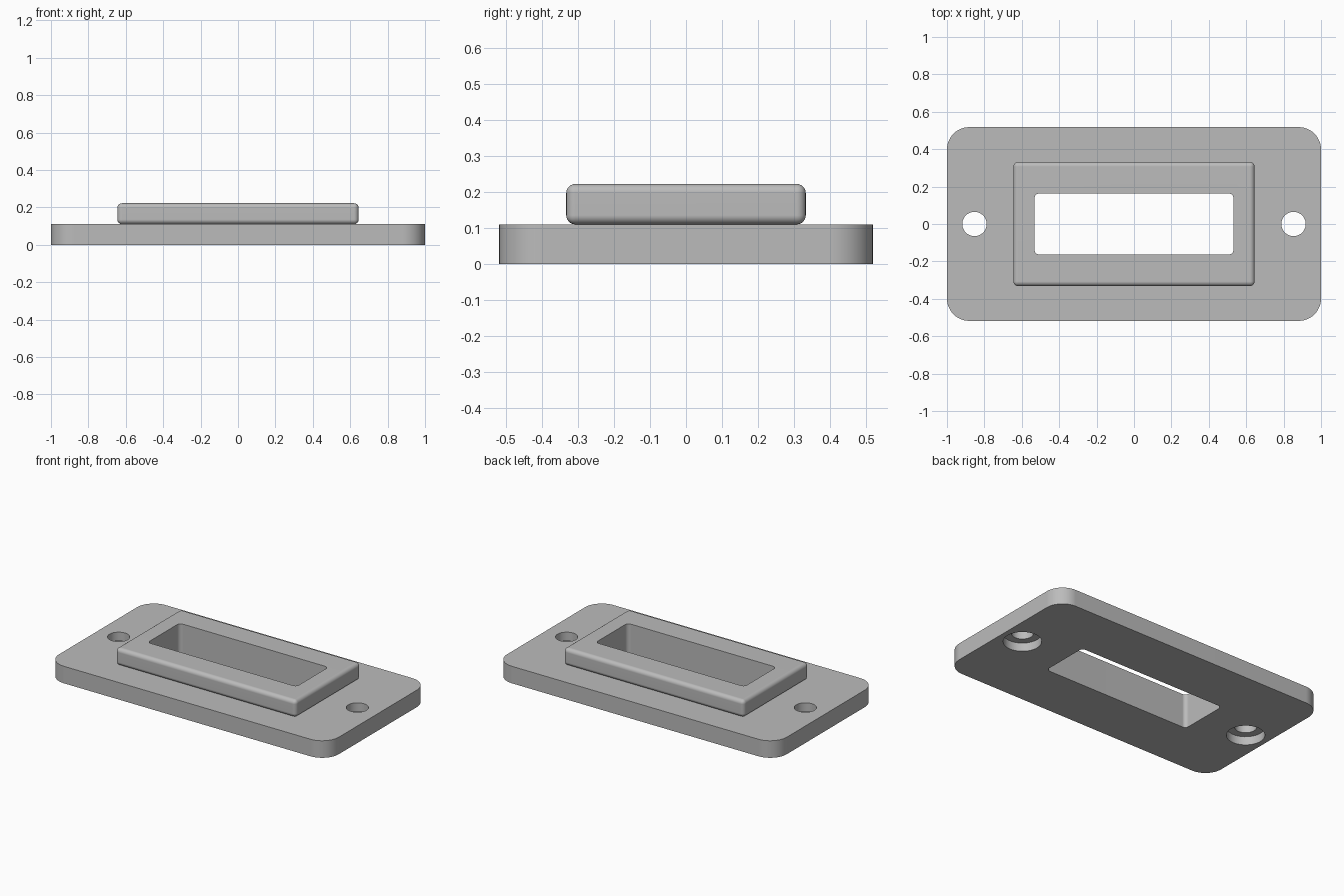
import bpy, bmesh, math

cube = bpy.data.objects.get("Cube")
if cube:
    bpy.data.objects.remove(cube, do_unlink=True)

# One plain grey for the whole model
GREY = (0.5, 0.5, 0.5, 1)
grey = bpy.data.materials.new("plain grey")
grey.use_nodes = True
grey.diffuse_color = GREY
grey.node_tree.nodes["Principled BSDF"].inputs["Base Color"].default_value = GREY


def add_object(name, bm):
    bmesh.ops.recalc_face_normals(bm, faces=bm.faces[:])
    mesh = bpy.data.meshes.new(name)
    bm.to_mesh(mesh)
    bm.free()
    mesh.materials.append(grey)
    obj = bpy.data.objects.new(name, mesh)
    bpy.context.collection.objects.link(obj)
    return obj


def rounded_box(name, half_x, half_y, z0, z1, radius, segments, all_edges=False):
    """Box with rounded upright edges, or with every edge rounded."""
    bm = bmesh.new()
    bmesh.ops.create_cube(bm, size=2)
    for v in bm.verts:
        v.co = (v.co.x * half_x, v.co.y * half_y, z1 if v.co.z > 0 else z0)
    edges = [e for e in bm.edges
             if all_edges or abs(e.verts[0].co.z - e.verts[1].co.z) > 0.01]
    bmesh.ops.bevel(bm, geom=edges, offset=radius, offset_type='OFFSET',
                    segments=segments, profile=0.5, affect='EDGES')
    return add_object(name, bm)


def cylinder(name, x, radius, z0, z1):
    bm = bmesh.new()
    bmesh.ops.create_cone(bm, cap_ends=True, segments=48, radius1=radius,
                          radius2=radius, depth=z1 - z0)
    bmesh.ops.translate(bm, vec=(x, 0, (z0 + z1) / 2), verts=bm.verts[:])
    return add_object(name, bm)


def cut(obj, cutters):
    bpy.context.view_layer.objects.active = obj
    for cutter in cutters:
        cutter.hide_render = True
        mod = obj.modifiers.new("cut", 'BOOLEAN')
        mod.operation = 'DIFFERENCE'
        mod.solver = 'EXACT'
        mod.object = cutter
        bpy.ops.object.modifier_apply(modifier=mod.name)


def smooth(obj):
    bpy.ops.object.select_all(action='DESELECT')
    obj.select_set(True)
    bpy.context.view_layer.objects.active = obj
    bpy.ops.object.shade_smooth_by_angle(angle=math.radians(35))
    obj.modifiers.new("flat faces", 'WEIGHTED_NORMAL').keep_sharp = True


THICK, TOP = 0.11, 0.222

# Base plate and the raised rim on it
base_plate = rounded_box("base_plate", 1, 0.518, 0, THICK, 0.12, 12)
raised_rim = rounded_box("raised_rim", 0.645, 0.332, THICK, TOP, 0.025, 6, True)

# Window through both parts
window = rounded_box("window_cutter", 0.532, 0.163, -0.1, 0.4, 0.025, 6)

# Screw holes, widened from below
holes = []
for side, x in (("left", 0.853), ("right", -0.853)):
    holes.append(cylinder(side + "_hole_cutter", x, 0.065, -0.1, 0.3))
    holes.append(cylinder(side + "_counterbore_cutter", x, 0.113, -0.1, 0.055))

cut(base_plate, [window] + holes)
cut(raised_rim, [window])
for helper in [window] + holes:
    bpy.data.objects.remove(helper, do_unlink=True)
for part in (base_plate, raised_rim):
    smooth(part)
